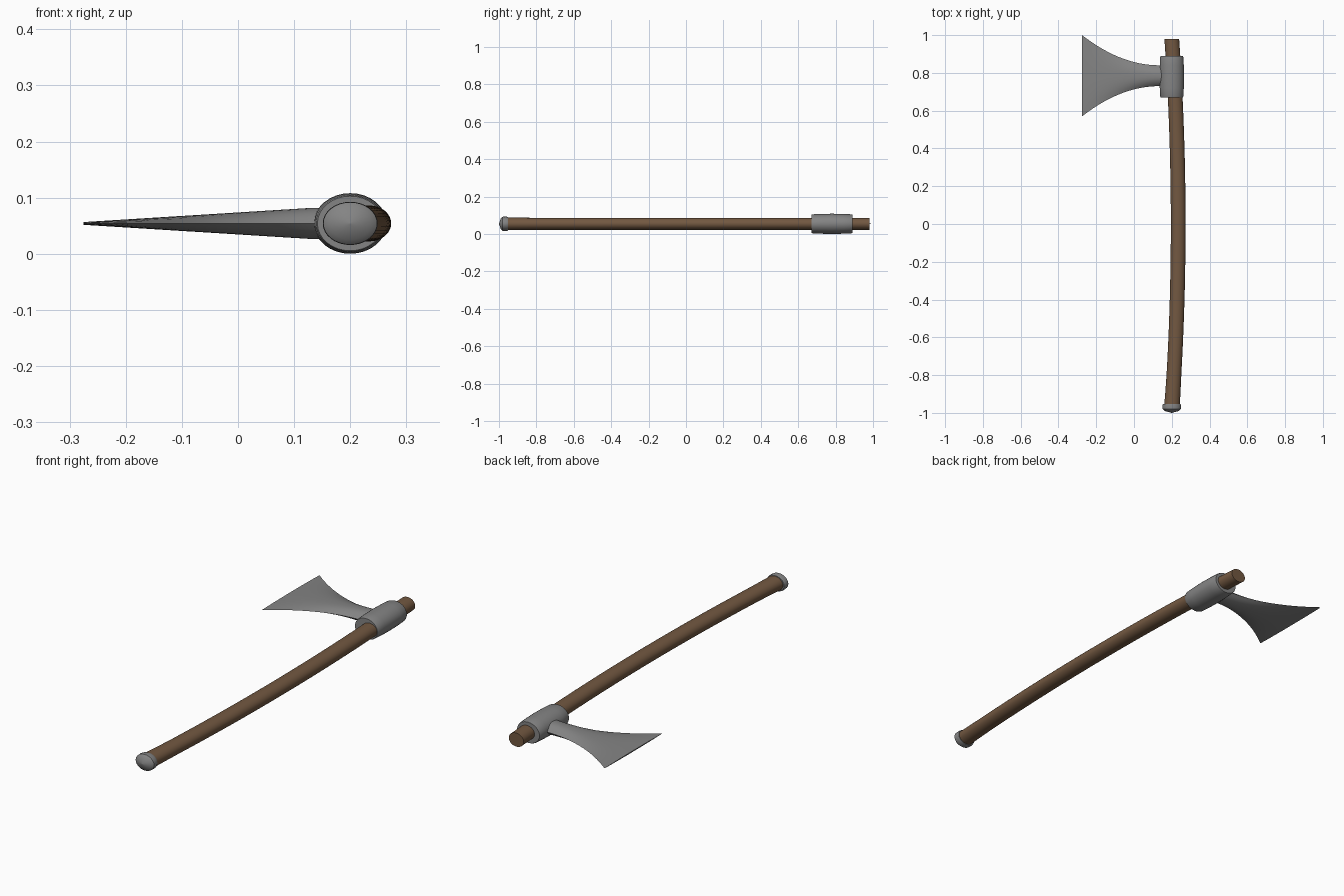
import bpy, bmesh, math

cube = bpy.data.objects.get("Cube")
if cube:
    bpy.data.objects.remove(cube, do_unlink=True)

MID_Z = 0.054   # height of the flat-lying axe's centre plane
GRIP_X = 0.2    # handle line at both ends


def material(name, rgb):
    m = bpy.data.materials.new(name)
    m.use_nodes = True
    m.diffuse_color = (*rgb, 1)
    m.node_tree.nodes["Principled BSDF"].inputs["Base Color"].default_value = (*rgb, 1)
    return m


steel = material("grey steel", (0.23, 0.23, 0.23))
wood = material("brown wood", (0.17, 0.098, 0.053))


def loft(name, rings, mat):
    """Skin a list of equal-length closed rings and cap both ends."""
    bm = bmesh.new()
    loops = [[bm.verts.new(p) for p in ring] for ring in rings]
    n = len(loops[0])
    for a, b in zip(loops, loops[1:]):
        for i in range(n):
            j = (i + 1) % n
            bm.faces.new((a[i], a[j], b[j], b[i]))
    bm.faces.new(loops[0])
    bm.faces.new(loops[-1])
    bmesh.ops.recalc_face_normals(bm, faces=bm.faces)
    mesh = bpy.data.meshes.new(name)
    bm.to_mesh(mesh)
    bm.free()
    mesh.materials.append(mat)
    obj = bpy.data.objects.new(name, mesh)
    bpy.context.collection.objects.link(obj)
    bpy.ops.object.select_all(action="DESELECT")
    obj.select_set(True)
    bpy.context.view_layer.objects.active = obj
    bpy.ops.object.shade_smooth_by_angle(angle=math.radians(35))
    return obj


def oval(x, y, rx, rz, n=32):
    turn = [math.tau * i / n for i in range(n)]
    return [(x + rx * math.cos(t), y, MID_Z + rz * math.sin(t)) for t in turn]


# Bowed wooden handle with a slightly flared grip end
def handle_ring(y):
    flare = 1 + 0.06 * max(0, (-0.8 - y) / 0.17)
    bow = 0.034 * (1 - (y / 0.98) ** 2)
    return oval(GRIP_X + bow, y, 0.039 * flare, 0.032 * flare)


steps = 28
loft("handle", [handle_ring(-0.97 + 1.95 * i / steps) for i in range(steps + 1)], wood)

# Domed pommel cap
cap_profile = [(-0.952, 0.94), (-0.96, 1), (-0.98, 0.98), (-0.99, 0.75), (-1, 0.02)]
loft("pommel_cap", [oval(GRIP_X, y, 0.049 * r, 0.0385 * r) for y, r in cap_profile], steel)

# Barrel-shaped socket around the handle
half = [(0.11, 0.9), (0.104, 0.94), (0.06, 0.98), (0, 1)]
socket_profile = [(-d, r) for d, r in half] + [(d, r) for d, r in half[-2::-1]]
loft("head_socket", [oval(GRIP_X, 0.78 + d, 0.065 * r, 0.054 * r) for d, r in socket_profile], steel)


# Flaring blade with a lens-shaped section that thins towards the cutting edge
def blade_ring(x, n=12):
    u = max(0, (0.135 - x) / 0.41)
    half_width = 0.055 + 0.16 * u ** 2
    thick = 0.028 - 0.0255 * u
    s_values = [-1 + 2 * i / n for i in range(n + 1)]
    path = [(s, 1) for s in s_values] + [(s, -1) for s in s_values[-2:0:-1]]
    return [(x, 0.785 + half_width * s, MID_Z + side * thick * (1 - abs(s) ** 2.5))
            for s, side in path]


loft("blade", [blade_ring(0.16 - 0.435 * i / 16) for i in range(17)], steel)
